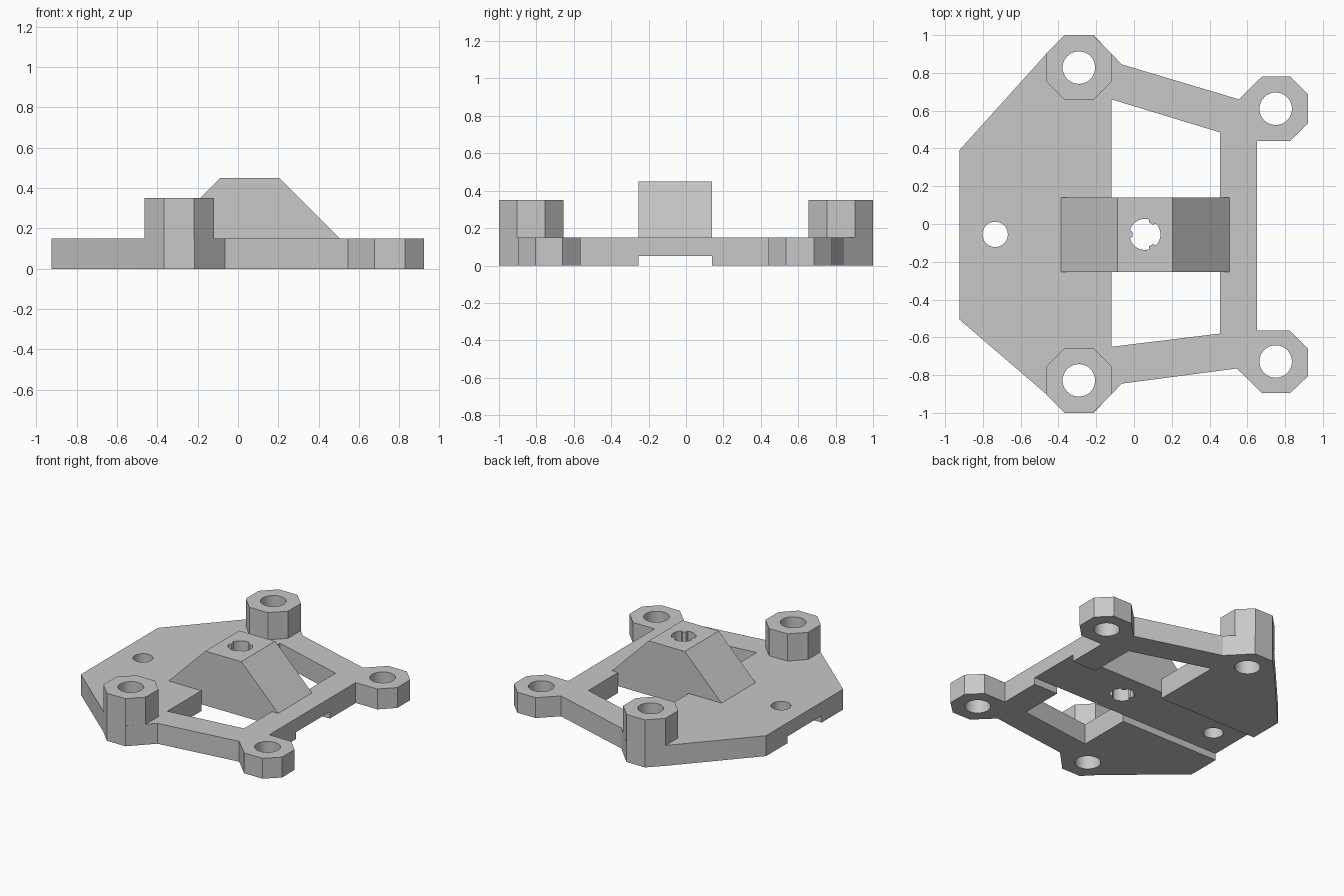
import bpy, bmesh
from math import cos, sin, tau, radians

if "Cube" in bpy.data.objects:
    bpy.data.objects.remove(bpy.data.objects["Cube"])

grey = bpy.data.materials.new("light_grey")
grey.use_nodes = True
COLOUR = (0.58, 0.58, 0.58, 1)
grey.diffuse_color = COLOUR
grey.node_tree.nodes["Principled BSDF"].inputs["Base Color"].default_value = COLOUR

PLATE, POST, TOP, GROOVE = 0.15, 0.35, 0.45, 0.05
BAR_Y = (-0.255, 0.14)
AXIS_Y = -0.055


def prism(name, base, direction):
    """Extrude a closed 3D outline along a direction."""
    bm = bmesh.new()
    face = bm.faces.new([bm.verts.new(p) for p in base])
    ext = bmesh.ops.extrude_face_region(bm, geom=[face])
    moved = [v for v in ext["geom"] if isinstance(v, bmesh.types.BMVert)]
    bmesh.ops.translate(bm, verts=moved, vec=direction)
    bmesh.ops.recalc_face_normals(bm, faces=bm.faces)
    mesh = bpy.data.meshes.new(name)
    bm.to_mesh(mesh)
    bm.free()
    obj = bpy.data.objects.new(name, mesh)
    bpy.context.collection.objects.link(obj)
    mesh.materials.append(grey)
    return obj


def upright(name, outline, z0, z1):
    return prism(name, [(x, y, z0) for x, y in outline], (0, 0, z1 - z0))


def circle(cx, cy, r, n=48):
    return [(cx + r * cos(tau * i / n), cy + r * sin(tau * i / n)) for i in range(n)]


def octagon(cx, cy, half=0.172, side=0.075):
    a, b = half, side
    pts = [(a, -b), (a, b), (b, a), (-b, a), (-a, b), (-a, -b), (-b, -a), (b, -a)]
    return [(cx + x, cy + y) for x, y in pts]


def finish(obj, outlines, z0=-0.1, z1=0.6, boxes=()):
    """Cut outlines through the part, then shade it."""
    cutters = [upright("cutter", o, z0, z1) for o in outlines] + list(boxes)
    bpy.ops.object.select_all(action="DESELECT")
    bpy.context.view_layer.objects.active = obj
    obj.select_set(True)
    for c in cutters:
        c.hide_render = True
        mod = obj.modifiers.new("cut", "BOOLEAN")
        mod.operation, mod.solver, mod.object = "DIFFERENCE", "EXACT", c
        bpy.ops.object.modifier_apply(modifier=mod.name)
        bpy.data.objects.remove(c)
    bpy.ops.object.shade_smooth_by_angle(angle=radians(15))


# Keyed shaft hole: circle with three small inward ribs
shaft = []
for i in range(72):
    ang = tau * i / 72
    rib = min(abs((ang - a + tau / 2) % tau - tau / 2) for a in (tau / 6, tau / 2, -tau / 6))
    r = 0.066 if rib < 0.2 else 0.082
    shaft.append((0.058 + r * cos(ang), AXIS_Y + r * sin(ang)))

# Base plate outline with the four corner lugs
outline = [
    (-0.925, 0.39), (-0.465, 0.9), (-0.367, 1), (-0.215, 1), (-0.065, 0.845),
    (0.555, 0.66), (0.677, 0.78), (0.827, 0.78), (0.922, 0.685), (0.922, 0.535),
    (0.827, 0.44), (0.65, 0.44), (0.65, -0.565), (0.827, -0.565), (0.922, -0.66),
    (0.922, -0.805), (0.827, -0.895), (0.677, -0.895), (0.545, -0.765),
    (-0.065, -0.845), (-0.215, -1), (-0.367, -1), (-0.465, -0.9), (-0.925, -0.505)]
plate = upright("base_plate", outline, 0, PLATE)

y0, y1 = BAR_Y
windows = [
    [(-0.12, y1), (0.455, y1), (0.455, 0.485), (-0.12, 0.66)],
    [(-0.12, y0), (0.455, y0), (0.455, -0.58), (-0.12, -0.65)]]
post_y = {"back": 0.828, "front": -0.828}
holes = [circle(-0.292, y, 0.086) for y in post_y.values()]
holes += [circle(0.75, y, 0.086) for y in (0.61, -0.728)]
holes.append(circle(-0.735, AXIS_Y, 0.067))
groove = upright("groove_cutter", [(-1.2, y0), (1.2, y0), (1.2, y1), (-1.2, y1)], -0.1, GROOVE)
finish(plate, windows + holes + [shaft], boxes=[groove])

# Raised octagonal posts
for side, y in post_y.items():
    post = upright(side + "_post", octagon(-0.292, y), PLATE, POST)
    finish(post, [circle(-0.292, y, 0.086)])

# Sloped centre block
block = prism("centre_block",
              [(-0.387, y0, PLATE), (0.505, y0, PLATE), (0.205, y0, TOP), (-0.088, y0, TOP)],
              (0, y1 - y0, 0))
finish(block, [shaft])
